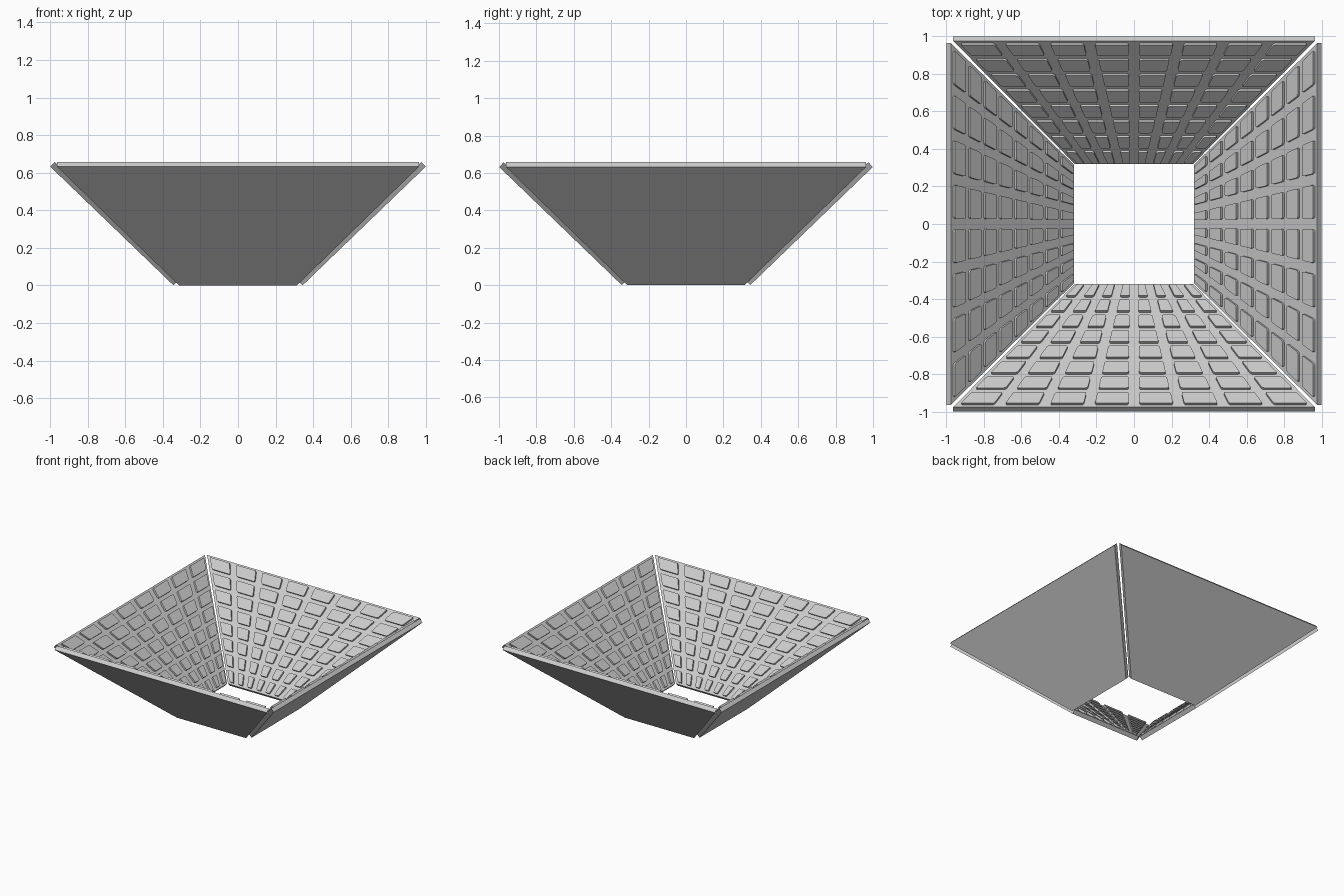
import bpy, bmesh, math
from mathutils import Vector, Matrix

if "Cube" in bpy.data.objects:
    bpy.data.objects.remove(bpy.data.objects["Cube"])

# Panel section on the outer face: (distance from centre, height), half widths
TOP, BOTTOM = Vector((0, -0.999, 0.632)), Vector((0, -0.343, 0.0))
HALF_TOP, HALF_BOTTOM = 0.963, 0.314
ROWS, COLS = 8, 8
SLOPE = (TOP - BOTTOM).normalized()
NORMAL = Vector((0, -SLOPE.z, SLOPE.y)) * -1
if NORMAL.y < 0:
    NORMAL = -NORMAL
THICK, TILE = 0.035, 0.015


def half_width(t):
    return HALF_BOTTOM + (HALF_TOP - HALF_BOTTOM) * t


def point(u, t, depth):
    """u is an x position, t runs from bottom rim to top rim."""
    return BOTTOM.lerp(TOP, t) + Vector((u, 0, 0)) + NORMAL * depth


def prism(bm, outline, d0, d1, radius=0):
    """Extrude a four-sided outline along the panel normal, rounding its corners."""
    low = [bm.verts.new(point(u, t, d0)) for u, t in outline]
    high = [bm.verts.new(point(u, t, d1)) for u, t in outline]
    bm.faces.new(low[::-1])
    bm.faces.new(high)
    for i in range(4):
        j = (i + 1) % 4
        bm.faces.new((low[i], low[j], high[j], high[i]))
    if radius:
        edges = [bm.edges.get((a, b)) for a, b in zip(low, high)]
        bmesh.ops.bevel(bm, geom=edges, offset=radius, segments=3,
                        profile=0.5, affect='EDGES', clamp_overlap=True)


def finish(bm, name):
    bmesh.ops.recalc_face_normals(bm, faces=bm.faces[:])
    mesh = bpy.data.meshes.new(name)
    bm.to_mesh(mesh)
    bm.free()
    return mesh


# Flat trapezoid panel
bm = bmesh.new()
prism(bm, [(-HALF_BOTTOM, 0), (HALF_BOTTOM, 0), (HALF_TOP, 1), (-HALF_TOP, 1)], 0, THICK)
panel_mesh = finish(bm, "panel")

# Raised rounded tiles converging towards the opening
bm = bmesh.new()
for r in range(ROWS):
    t0, t1 = (r + 0.13) / ROWS, (r + 0.87) / ROWS
    for c in range(COLS):
        def edge(side, t):
            w, gap = half_width(t), 0.045 + 0.015 * t
            return w * (2 * (c + side) / COLS - 1) + gap / 2 * (1 - 2 * side)
        prism(bm, [(edge(0, t0), t0), (edge(1, t0), t0), (edge(1, t1), t1), (edge(0, t1), t1)],
              THICK - 0.003, THICK + TILE, 0.007 + 0.005 * t0)
tile_mesh = finish(bm, "tiles")

# Four sides around the square opening
for i, side in enumerate(("front", "right", "back", "left")):
    for mesh, part in ((panel_mesh, "panel"), (tile_mesh, "tiles")):
        ob = bpy.data.objects.new(f"{side}_{part}", mesh)
        ob.matrix_world = Matrix.Rotation(i * math.pi / 2, 4, 'Z')
        bpy.context.collection.objects.link(ob)
